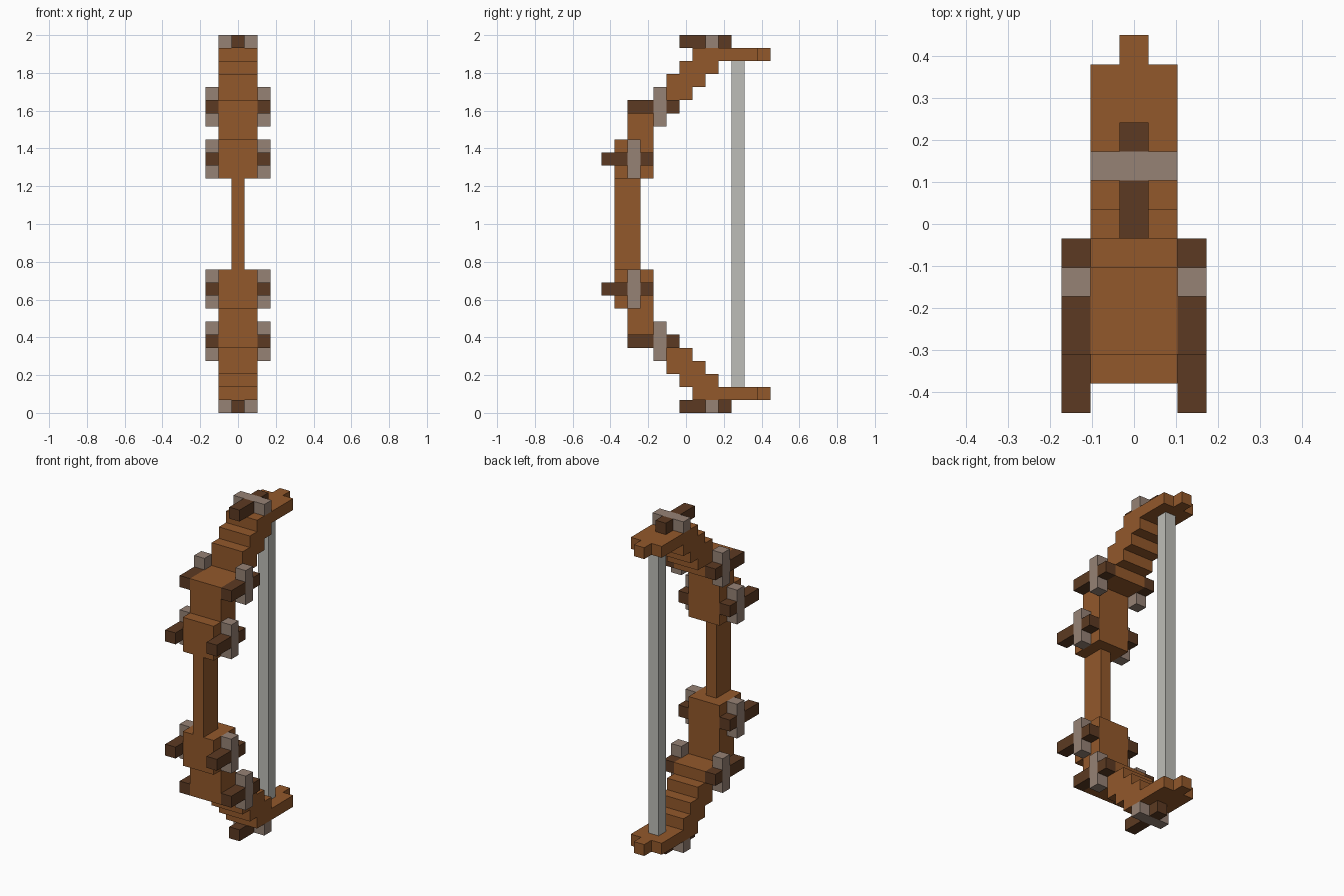
import bpy
import bmesh

cube = bpy.data.objects.get("Cube")
if cube:
    bpy.data.objects.remove(cube, do_unlink=True)

U = 2 / 29            # edge of one block
MID_Y, MID_Z = 6.5, 14.5


def material(name, color):
    mat = bpy.data.materials.new(name)
    mat.use_nodes = True
    mat.diffuse_color = (*color, 1)
    bsdf = next(n for n in mat.node_tree.nodes if n.type == "BSDF_PRINCIPLED")
    bsdf.inputs["Base Color"].default_value = (*color, 1)
    return mat


wood = material("warm wood", (0.29, 0.098, 0.024))
dark_wood = material("dark wood", (0.107, 0.042, 0.016))
binding = material("grey brown binding", (0.305, 0.223, 0.178))
cord = material("pale grey cord", (0.515, 0.515, 0.479))


def extrude_profile(name, mat, profile, x0, x1, mirror_x=False, mirror_z=True):
    """Extrude a side profile of (y, z) block coordinates from x0 to x1."""
    bm = bmesh.new()
    verts = [bm.verts.new((x0 * U, (y - MID_Y) * U, (z - MID_Z) * U)) for y, z in profile]
    face = bm.faces.new(verts)
    grown = bmesh.ops.extrude_face_region(bm, geom=[face])["geom"]
    moved = [v for v in grown if isinstance(v, bmesh.types.BMVert)]
    bmesh.ops.translate(bm, verts=moved, vec=((x1 - x0) * U, 0, 0))
    bmesh.ops.recalc_face_normals(bm, faces=bm.faces)
    mesh = bpy.data.meshes.new(name)
    bm.to_mesh(mesh)
    bm.free()
    mesh.materials.append(mat)
    obj = bpy.data.objects.new(name, mesh)
    obj.location.z = MID_Z * U
    bpy.context.collection.objects.link(obj)
    if mirror_x or mirror_z:
        mod = obj.modifiers.new("Mirror", "MIRROR")
        mod.use_axis = (mirror_x, False, mirror_z)
        mod.use_mirror_merge = False
    return obj


def block(name, mat, x, y, z, **mirror):
    profile = [(y[0], z[0]), (y[1], z[0]), (y[1], z[1]), (y[0], z[1])]
    return extrude_profile(name, mat, profile, *x, **mirror)


# Stepped limbs, mirrored above and below the grip
limb = [(1, 18), (1, 21), (2, 21), (2, 24), (5, 24), (5, 26), (6, 26), (6, 27),
        (7, 27), (7, 28), (12, 28), (12, 27), (9, 27), (9, 26), (8, 26), (8, 25),
        (7, 25), (7, 24), (6, 24), (6, 23), (4, 23), (4, 18)]
extrude_profile("limbs", wood, limb, -1.5, 1.5)

CENTRE, SIDE = (-0.5, 0.5), (1.5, 2.5)
block("limb_tips", wood, CENTRE, (12, 13), (27, 28))

# Grip and string
block("grip", wood, CENTRE, (1, 3), (11, 18), mirror_z=False)
block("string", cord, CENTRE, (10, 11), (2, 27), mirror_z=False)

# Spikes on the limb ends, crossed by a binding
block("end_spike_front", dark_wood, CENTRE, (6, 8), (28, 29))
block("end_spike_back", dark_wood, CENTRE, (9, 10), (28, 29))
block("end_binding", binding, (-1.5, 1.5), (8, 9), (28, 29))

# Side spikes, each crossed by an upright binding
for part, start, low in (("inner", 0, 18), ("outer", 2, 22)):
    level = (low + 1, low + 2)
    block(part + "_spike_front", dark_wood, SIDE, (start, start + 2), level, mirror_x=True)
    block(part + "_spike_back", dark_wood, SIDE, (start + 3, start + 4), level, mirror_x=True)
    block(part + "_binding", binding, SIDE, (start + 2, start + 3), (low, low + 3), mirror_x=True)
